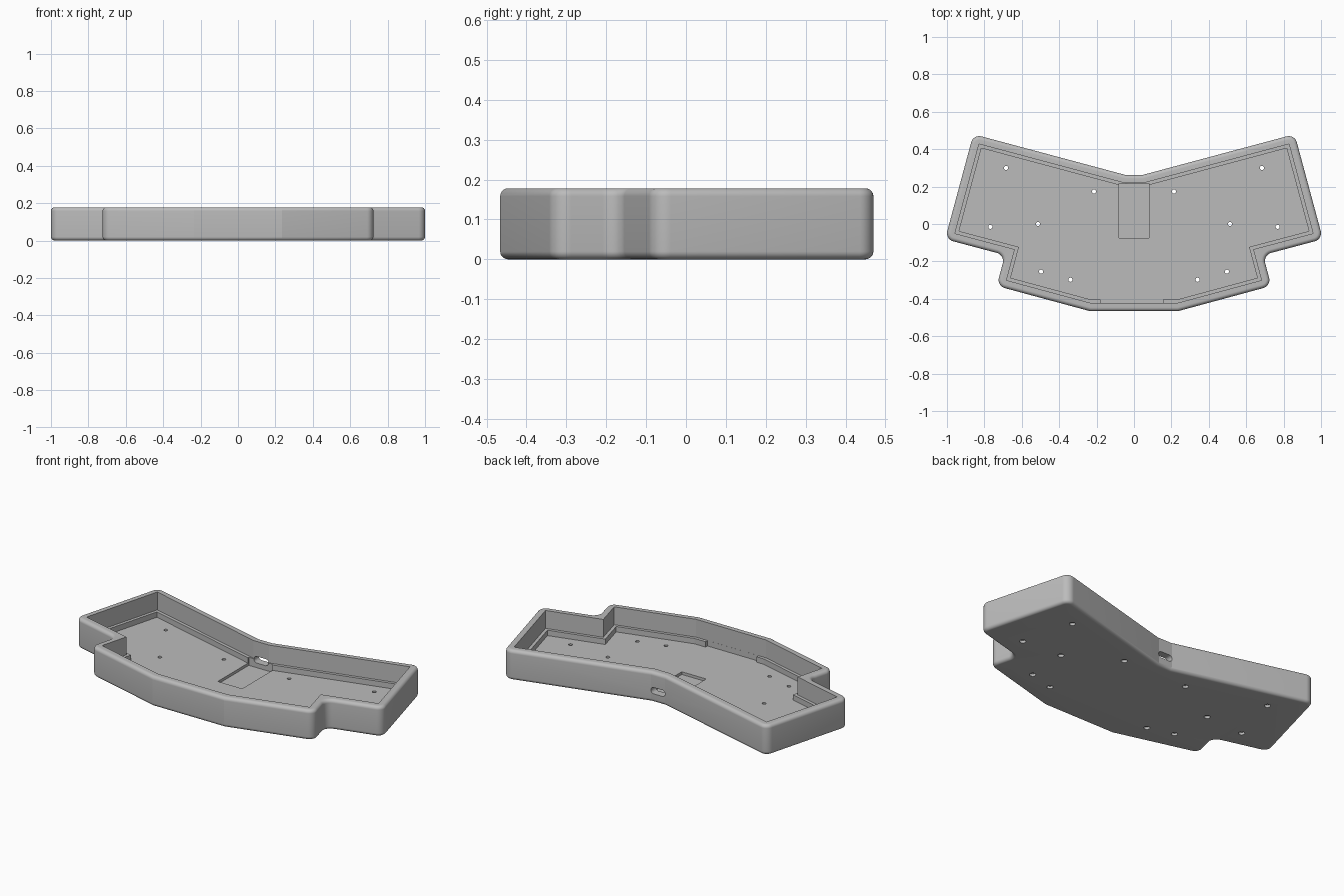
import bpy, bmesh, math
from mathutils import Vector

if "Cube" in bpy.data.objects:
    bpy.data.objects.remove(bpy.data.objects["Cube"])

HEIGHT, FLOOR, LEDGE = 0.178, 0.04, 0.072

# Right half of the outline, back centre round to front centre
half = [(0.045, 0.262), (0.859, 0.48), (1.01, -0.081),
        (0.69, -0.166), (0.734, -0.331), (0.235, -0.466)]
outline = [Vector(p) for p in half] + [Vector((-x, y)) for x, y in reversed(half)]

grey = bpy.data.materials.new("matte grey")
grey.use_nodes = True
colour = (0.5, 0.5, 0.5, 1)
grey.diffuse_color = colour
grey.node_tree.nodes["Principled BSDF"].inputs["Base Color"].default_value = colour


def inset(points, d):
    """Move every side of a clockwise outline inward by d."""
    result = []
    for i, p in enumerate(points):
        a = (p - points[i - 1]).normalized()
        b = (points[(i + 1) % len(points)] - p).normalized()
        na, nb = Vector((a.y, -a.x)), Vector((b.y, -b.x))
        result.append(p + (na + nb) * d / (1 + na.dot(nb)))
    return result


def prism(name, points, low, high):
    """Extrude a flat outline from low to high."""
    bm = bmesh.new()
    face = bm.faces.new([bm.verts.new((p[0], p[1], low)) for p in points])
    top = bmesh.ops.extrude_face_region(bm, geom=[face])["geom"]
    bmesh.ops.translate(bm, vec=(0, 0, high - low),
                        verts=[v for v in top if isinstance(v, bmesh.types.BMVert)])
    bmesh.ops.recalc_face_normals(bm, faces=bm.faces)
    return finish(name, bm)


def finish(name, bm):
    mesh = bpy.data.meshes.new(name)
    bm.to_mesh(mesh)
    bm.free()
    mesh.materials.append(grey)
    obj = bpy.data.objects.new(name, mesh)
    bpy.context.collection.objects.link(obj)
    return obj


def circle(x, y, r, n=20):
    return [(x + r * math.cos(math.tau * i / n), y + r * math.sin(math.tau * i / n))
            for i in range(n)]


def rect(x0, x1, y0, y1):
    return [(x0, y0), (x1, y0), (x1, y1), (x0, y1)]


def cut(target, cutter):
    """Subtract the cutter, then discard it."""
    cutter.hide_render = True
    mod = target.modifiers.new("cut", 'BOOLEAN')
    mod.operation, mod.solver, mod.object = 'DIFFERENCE', 'EXACT', cutter
    bpy.context.view_layer.objects.active = target
    bpy.ops.object.modifier_apply(modifier=mod.name)
    bpy.data.objects.remove(cutter)


# Solid body with rounded upright corners and rounded top and bottom rims
case = prism("case_tray", outline, 0, HEIGHT)
bm = bmesh.new()
bm.from_mesh(case.data)
corners = [e for e in bm.edges
           if abs(e.verts[0].co.z - e.verts[1].co.z) > 0.1
           and e.calc_face_angle() > math.radians(40)]
bmesh.ops.bevel(bm, geom=corners, offset=0.045, segments=8, profile=0.5, affect='EDGES')
rims = [e for e in bm.edges if abs(e.verts[0].co.z - e.verts[1].co.z) < 0.001]
bmesh.ops.bevel(bm, geom=rims, offset=0.02, segments=8, profile=0.5, affect='EDGES')
bm.to_mesh(case.data)
bm.free()

# Upper cavity down to the ledge
cut(case, prism("upper_cavity", inset(outline, 0.043), LEDGE, 0.3))

# Lower cavity inside the ledge, with a gap in the ledge at the front
lower = inset(outline, 0.061)
front_y = lower[5].y
gap = [(0.155, front_y), (0.155, -0.4225), (-0.18, -0.4225), (-0.18, front_y)]
cut(case, prism("lower_cavity", lower[:6] + gap + lower[6:], FLOOR, 0.25))

# Shallow recess in the floor that runs to the back wall
cut(case, prism("floor_recess", rect(-0.08, 0.08, -0.075, 0.216), 0.024, 0.2))

# Screw holes, wider below, mirrored left and right
for x, y in [(0.684, 0.3), (0.214, 0.174), (0.768, -0.015),
             (0.513, 0.0), (0.497, -0.255), (0.34, -0.298)]:
    for side in (-1, 1):
        cut(case, prism("screw_hole", circle(side * x, y, 0.011), -0.1, 0.06))
        cut(case, prism("screw_head", circle(side * x, y, 0.017), -0.1, 0.015))

# Rounded cable port through the back wall
port = [(0.028 + px if px > 0 else px - 0.028, py) for px, py in circle(0, 0, 0.019, 22)]
cutter = prism("cable_port", port, -0.1, 0.1)
cutter.rotation_euler = (math.pi / 2, 0, 0)
cutter.location = (0, 0.25, 0.07)
bpy.context.view_layer.update()
cut(case, cutter)

# Smooth fillets, crisp edges elsewhere
bpy.ops.object.select_all(action='DESELECT')
case.select_set(True)
bpy.context.view_layer.objects.active = case
bpy.ops.object.shade_smooth_by_angle(angle=math.radians(14))
